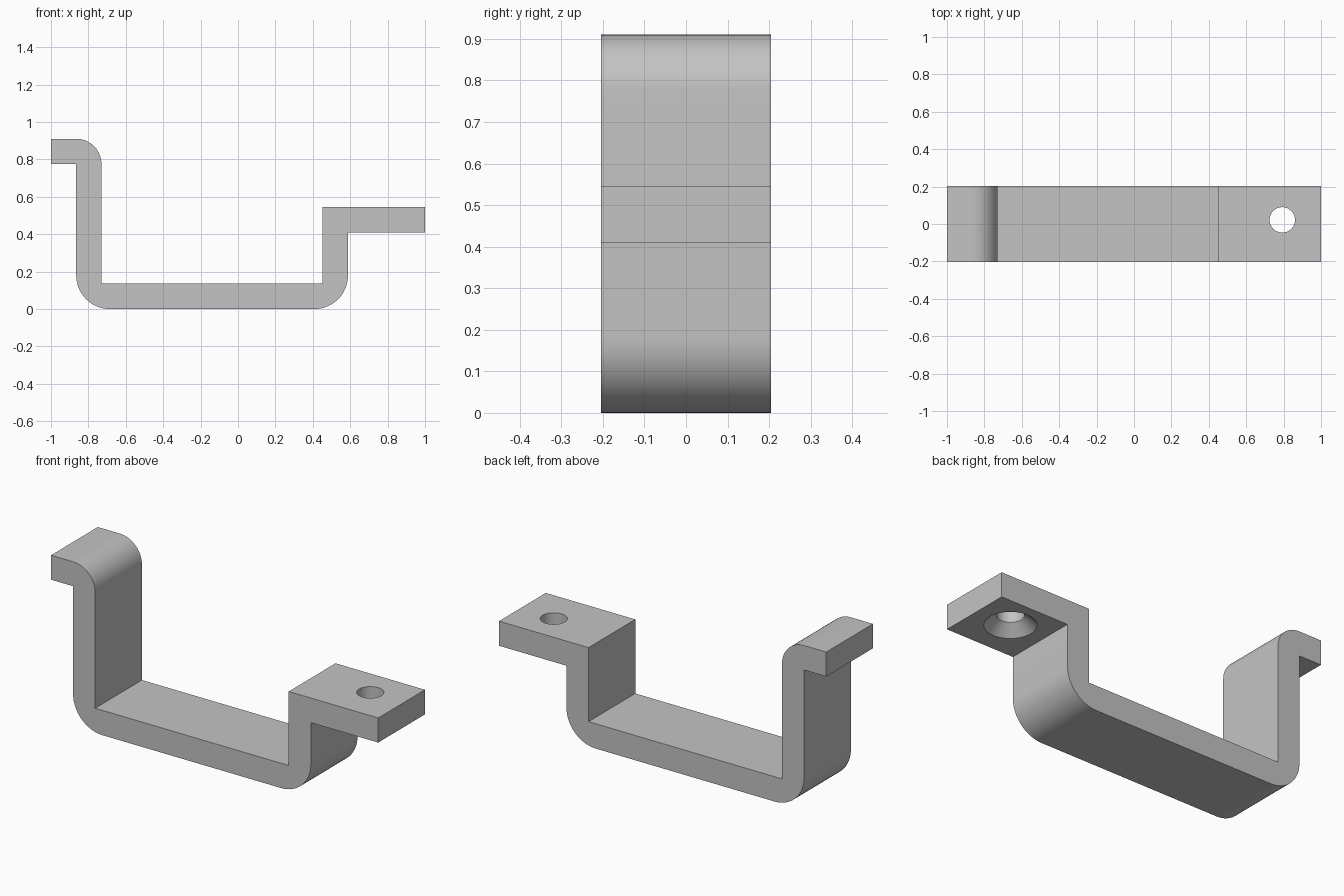
import bpy, bmesh, math
from mathutils import Vector

cube = bpy.data.objects.get("Cube")
if cube:
    bpy.data.objects.remove(cube, do_unlink=True)

metal = bpy.data.materials.new("light grey metal")
metal.use_nodes = True
grey = (0.55, 0.55, 0.55, 1)
metal.diffuse_color = grey
metal.node_tree.nodes["Principled BSDF"].inputs["Base Color"].default_value = grey

HALF = 0.204                  # half of the strap width
HOLE = Vector((0.793, 0.022, 0))


def add_object(name, bm):
    bmesh.ops.recalc_face_normals(bm, faces=bm.faces)
    mesh = bpy.data.meshes.new(name)
    bm.to_mesh(mesh)
    bm.free()
    mesh.materials.append(metal)
    obj = bpy.data.objects.new(name, mesh)
    bpy.context.collection.objects.link(obj)
    return obj


def arc(cx, cz, r, start, steps=16):
    """Quarter turn, counter-clockwise in the xz plane."""
    angles = [math.radians(start + 90 * i / steps) for i in range(steps + 1)]
    return [(cx + r * math.cos(a), cz + r * math.sin(a)) for a in angles]


# Bent strap: side profile extruded across the width
profile = [(-1, 0.775), (-0.865, 0.775)]
profile += arc(-0.685, 0.18, 0.18, 180)
profile += arc(0.408, 0.18, 0.18, 270)
profile += [(0.588, 0.41), (1, 0.41), (1, 0.546), (0.453, 0.546),
            (0.453, 0.137), (-0.73, 0.137)]
profile += arc(-0.865, 0.775, 0.135, 0)
profile += [(-1, 0.91)]

bm = bmesh.new()
face = bm.faces.new([bm.verts.new((x, -HALF, z)) for x, z in profile])
side = bmesh.ops.extrude_face_region(bm, geom=[face])
bmesh.ops.translate(bm, vec=(0, 2 * HALF, 0),
                    verts=[g for g in side["geom"] if isinstance(g, bmesh.types.BMVert)])
strap = add_object("bracket_strap", bm)

# Screw hole, countersunk from below
bm = bmesh.new()
rings = []
for r, z in [(0.128, 0.38), (0.128, 0.41), (0.068, 0.465), (0.068, 0.6)]:
    turn = [math.tau * i / 48 for i in range(48)]
    rings.append([bm.verts.new(HOLE + Vector((r * math.cos(a), r * math.sin(a), z)))
                  for a in turn])
for low, high in zip(rings, rings[1:]):
    for i in range(48):
        j = (i + 1) % 48
        bm.faces.new((low[i], low[j], high[j], high[i]))
bm.faces.new(rings[0])
bm.faces.new(rings[-1])
cutter = add_object("screw_hole_cutter", bm)

cut = strap.modifiers.new("screw hole", 'BOOLEAN')
cut.operation = 'DIFFERENCE'
cut.solver = 'EXACT'
cut.object = cutter
bpy.context.view_layer.objects.active = strap
strap.select_set(True)
bpy.ops.object.modifier_apply(modifier=cut.name)
bpy.data.objects.remove(cutter, do_unlink=True)

# Soft bends, crisp edges
bpy.ops.object.shade_smooth_by_angle(angle=math.radians(30))
